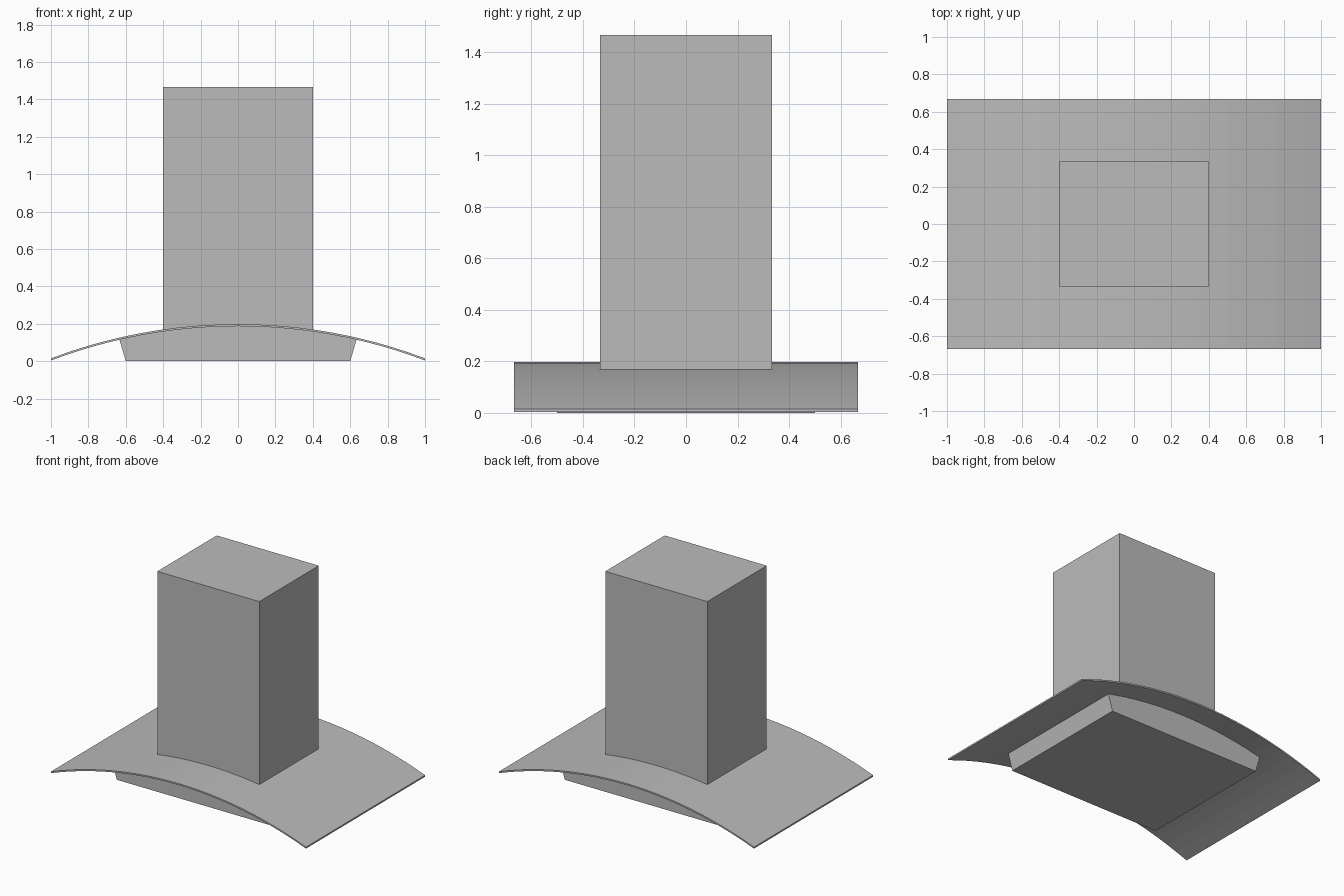
import bpy
import math

cube = bpy.data.objects.get("Cube")
if cube:
    bpy.data.objects.remove(cube, do_unlink=True)

steel = bpy.data.materials.new("brushed grey")
steel.use_nodes = True
grey = (0.5, 0.5, 0.5, 1.0)
steel.diffuse_color = grey
steel.node_tree.nodes["Principled BSDF"].inputs["Base Color"].default_value = grey

# Canopy arc: a circle through the crown and the two side edges
CROWN, EDGE = 0.198, 0.015
RISE = CROWN - EDGE
RADIUS = (1 + RISE ** 2) / (2 * RISE)


def arc(half_width, drop=0.0, steps=24):
    """Points along the canopy arc from left to right, lowered by drop."""
    xs = [half_width * (2 * i / steps - 1) for i in range(steps + 1)]
    return [(x, CROWN - drop - RADIUS + math.sqrt(RADIUS ** 2 - x * x)) for x in xs]


def extrude_profile(name, profile, half_depth):
    """Closed prism from an x-z profile, extruded along y."""
    n = len(profile)
    verts = [(x, y, z) for y in (-half_depth, half_depth) for x, z in profile]
    faces = [tuple(range(n)), tuple(reversed(range(n, 2 * n)))]
    faces += [(i, i + n, (i + 1) % n + n, (i + 1) % n) for i in range(n)]
    mesh = bpy.data.meshes.new(name)
    mesh.from_pydata(verts, [], faces)
    mesh.materials.append(steel)
    obj = bpy.data.objects.new(name, mesh)
    bpy.context.collection.objects.link(obj)
    return obj


# Thin curved canopy sheet
extrude_profile("curved_canopy", arc(1.0, 0.011) + arc(1.0)[::-1], 0.667)

# Flared filter housing under the canopy, its top hidden inside the sheet
extrude_profile("filter_housing", [(-0.6, 0), (0.6, 0)] + arc(0.635, 0.006)[::-1], 0.5)

# Chimney duct, its foot hidden below the sheet
extrude_profile("chimney_duct", [(-0.4, 0.16), (0.4, 0.16), (0.4, 1.467), (-0.4, 1.467)], 0.333)
